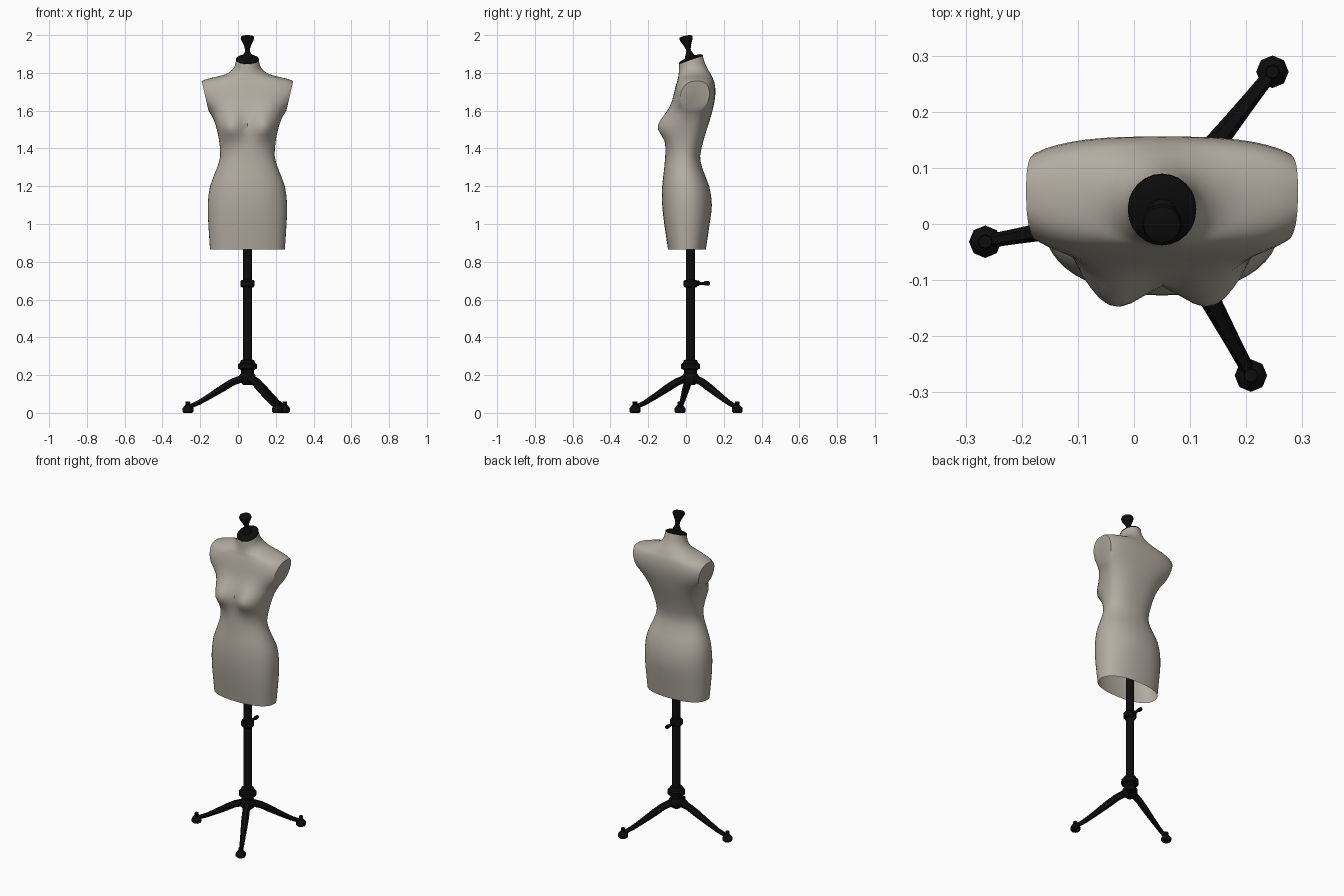
import bpy, bmesh, math
from mathutils import Vector

if "Cube" in bpy.data.objects:
    bpy.data.objects.remove(bpy.data.objects["Cube"])

CX, CY = 0.05, 0.024          # stand axis


def material(name, rgb):
    m = bpy.data.materials.new(name)
    m.diffuse_color = (*rgb, 1)
    m.use_nodes = True
    m.node_tree.nodes["Principled BSDF"].inputs["Base Color"].default_value = m.diffuse_color
    return m


LINEN = material("linen", (0.45, 0.42, 0.36))
BLACK = material("black_iron", (0.004, 0.004, 0.004))


def finish(obj, mat, angle=40):
    obj.data.materials.clear()
    obj.data.materials.append(mat)
    bpy.ops.object.select_all(action='DESELECT')
    obj.select_set(True)
    bpy.context.view_layer.objects.active = obj
    bpy.ops.object.shade_smooth_by_angle(angle=math.radians(angle))
    return obj


def from_bmesh(name, bm, mat, angle=40):
    bmesh.ops.recalc_face_normals(bm, faces=bm.faces)
    me = bpy.data.meshes.new(name)
    bm.to_mesh(me)
    bm.free()
    obj = bpy.data.objects.new(name, me)
    bpy.context.collection.objects.link(obj)
    return finish(obj, mat, angle)


def skin(bm, rings):
    """Bridge a list of equal vertex rings."""
    for a, b in zip(rings, rings[1:]):
        n = len(a)
        for i in range(n):
            j = (i + 1) % n
            bm.faces.new((a[i], a[j], b[j], b[i]))


def lathe(name, profile, loc, mat, sides=16, tilt=0.0, ys=1.0):
    """Turned part from (radius, height) pairs with closed ends."""
    bm = bmesh.new()
    rings = []
    for r, z in profile:
        rings.append([bm.verts.new((r * math.cos(2 * math.pi * i / sides),
                                    ys * r * math.sin(2 * math.pi * i / sides), z))
                      for i in range(sides)])
    skin(bm, rings)
    bm.faces.new(rings[0])
    bm.faces.new(rings[-1])
    obj = from_bmesh(name, bm, mat)
    obj.location = loc
    obj.rotation_euler.x = tilt
    return obj


# ---- torso: lofted sections (z, half width, front y, back y, widest y, squareness, tilt)
SECTIONS = [
    (0.865, 0.198, -0.095, 0.105, 0.00, 2.3, 0),
    (1.00, 0.207, -0.115, 0.125, 0.00, 2.3, 0),
    (1.10, 0.210, -0.126, 0.137, 0.00, 2.2, 0),
    (1.20, 0.198, -0.126, 0.123, 0.00, 2.2, 0),
    (1.29, 0.164, -0.116, 0.088, -0.01, 2.2, 0),
    (1.36, 0.144, -0.110, 0.075, -0.01, 2.2, 0),
    (1.44, 0.150, -0.106, 0.092, 0.00, 2.4, 0),
    (1.50, 0.162, -0.100, 0.110, 0.01, 2.5, 0),
    (1.55, 0.178, -0.093, 0.126, 0.03, 2.5, 0),
    (1.60, 0.206, -0.083, 0.140, 0.05, 2.5, 0),
    (1.65, 0.250, -0.072, 0.151, 0.055, 2.7, 0),
    (1.70, 0.268, -0.062, 0.156, 0.055, 2.8, 0),
    (1.74, 0.262, -0.052, 0.152, 0.06, 2.5, 0),
    (1.762, 0.232, -0.045, 0.146, 0.06, 2.2, 0),
    (1.777, 0.175, -0.042, 0.139, 0.055, 2.0, 0),
    (1.79, 0.120, -0.040, 0.130, 0.05, 2.0, 0.05),
    (1.81, 0.085, -0.038, 0.115, 0.04, 2.0, 0.12),
    (1.835, 0.067, -0.037, 0.100, 0.03, 2.0, 0.24),
    (1.87, 0.060, -0.036, 0.088, 0.026, 2.0, 0.36),
]


def smooth_rows(rows, steps):
    """Catmull-Rom interpolation between the section rows."""
    out = []
    for k in range(len(rows) - 1):
        p0, p1, p2, p3 = (rows[min(max(k + d, 0), len(rows) - 1)] for d in (-1, 0, 1, 2))
        for s in range(steps):
            t = s / steps
            out.append([b + 0.5 * t * (c - a + t * (2 * a - 5 * b + 4 * c - d
                        + t * (3 * (b - c) + d - a))) for a, b, c, d in zip(p0, p1, p2, p3)])
    return out + [rows[-1]]


def signed_pow(v, e):
    return math.copysign(abs(v) ** e, v)


bm = bmesh.new()
rings = []
SIDES = 48
for z, hw, yf, yb, yc, n, tilt in smooth_rows(SECTIONS, 2):
    ring = []
    for i in range(SIDES):
        a = 2 * math.pi * i / SIDES
        c, s = math.cos(a), math.sin(a)
        x = hw * signed_pow(c, 2 / n)
        y = yc + (yb - yc if s > 0 else yc - yf) * signed_pow(s, 2 / n)
        if s < 0:                       # bust
            sz = 0.06 if z > 1.515 else 0.045
            y -= 0.06 * min(1, -2 * s) * math.exp(-((abs(x) - 0.09) / 0.05) ** 2 / 2
                                                  - ((z - 1.515) / sz) ** 2 / 2)
        ring.append(bm.verts.new((CX + x, y, z + tilt * (y - 0.026))))
    rings.append(ring)
skin(bm, rings)

# slanted flat cuts at the armholes
for side in (-1, 1):
    faces = [f for f in bm.faces if all(v.co.z > 1.56 for v in f.verts)]
    geom = list({v for f in faces for v in f.verts}) + list({e for f in faces for e in f.edges}) + faces
    cut = bmesh.ops.bisect_plane(bm, geom=geom, dist=1e-5,
                                 plane_co=Vector((CX + side * 0.243, 0, 1.76)),
                                 plane_no=Vector((side, 0, -0.23)), clear_outer=True)
    edges = [e for e in cut['geom_cut'] if isinstance(e, bmesh.types.BMEdge) and e.is_boundary]
    bmesh.ops.holes_fill(bm, edges=edges, sides=0)
from_bmesh("torso", bm, LINEN, 50)

# ---- neck cap and finial
lathe("neck_cap", [(0.058, -0.006), (0.061, -0.002), (0.061, 0.003), (0.05, 0.01), (0.02, 0.015)],
      (CX, 0.026, 1.871), BLACK, 24, 0.345, 1.1)
lathe("finial", [(0.030, 0.0), (0.022, 0.02), (0.013, 0.038), (0.013, 0.05), (0.019, 0.07),
                 (0.031, 0.095), (0.036, 0.108), (0.033, 0.118), (0.02, 0.122)],
      (CX, 0.022, 1.877), BLACK, 12, 0.2)

# ---- pole, height collar and hub
lathe("pole", [(0.024, 0.2), (0.024, 1.84)], (CX, CY, 0), BLACK)
lathe("height_collar", [(0.03, 0.664), (0.037, 0.672), (0.037, 0.696), (0.03, 0.704)],
      (CX, CY, 0), BLACK)
lathe("clamp_screw", [(0.014, 0.03), (0.014, 0.045), (0.008, 0.05), (0.008, 0.07),
                      (0.011, 0.075), (0.011, 0.098), (0.007, 0.102)],
      (CX, CY, 0.686), BLACK, 8, -math.pi / 2)
lathe("hub", [(0.022, 0.148), (0.036, 0.16), (0.044, 0.18), (0.042, 0.2), (0.034, 0.212),
              (0.036, 0.228), (0.05, 0.235), (0.05, 0.258), (0.04, 0.264), (0.036, 0.278),
              (0.024, 0.282)], (CX, CY, 0), BLACK)

# ---- three tapered legs with feet: path of (distance, height, radius)
LEG = [(0.02, 0.185, 0.022), (0.08, 0.163, 0.021), (0.13, 0.133, 0.021),
       (0.20, 0.09, 0.017), (0.26, 0.055, 0.014), (0.32, 0.028, 0.012)]
for i, (deg, reach) in enumerate(((190, 0.32), (51.5, 0.316), (298.3, 0.334)), 1):
    d = Vector((math.cos(math.radians(deg)), math.sin(math.radians(deg)), 0))
    k = reach / 0.32
    cu = bpy.data.curves.new(f"leg_{i}", 'CURVE')
    cu.dimensions = '3D'
    cu.bevel_depth = 1.0
    cu.bevel_resolution = 1
    cu.use_fill_caps = True
    sp = cu.splines.new('POLY')
    sp.points.add(len(LEG) - 1)
    for p, (r, z, rad) in zip(sp.points, LEG):
        p.co = (CX + d.x * r * k, CY + d.y * r * k, z, 1)
        p.radius = rad
    leg = bpy.data.objects.new(f"leg_{i}", cu)
    bpy.context.collection.objects.link(leg)
    bpy.ops.object.select_all(action='DESELECT')
    leg.select_set(True)
    bpy.context.view_layer.objects.active = leg
    bpy.ops.object.convert(target='MESH')
    finish(bpy.context.view_layer.objects.active, BLACK, 50)
    lathe(f"foot_{i}", [(0.022, 0.0), (0.029, 0.006), (0.029, 0.024), (0.02, 0.036),
                        (0.013, 0.042), (0.012, 0.06)],
          (CX + d.x * reach, CY + d.y * reach, 0), BLACK, 8)
